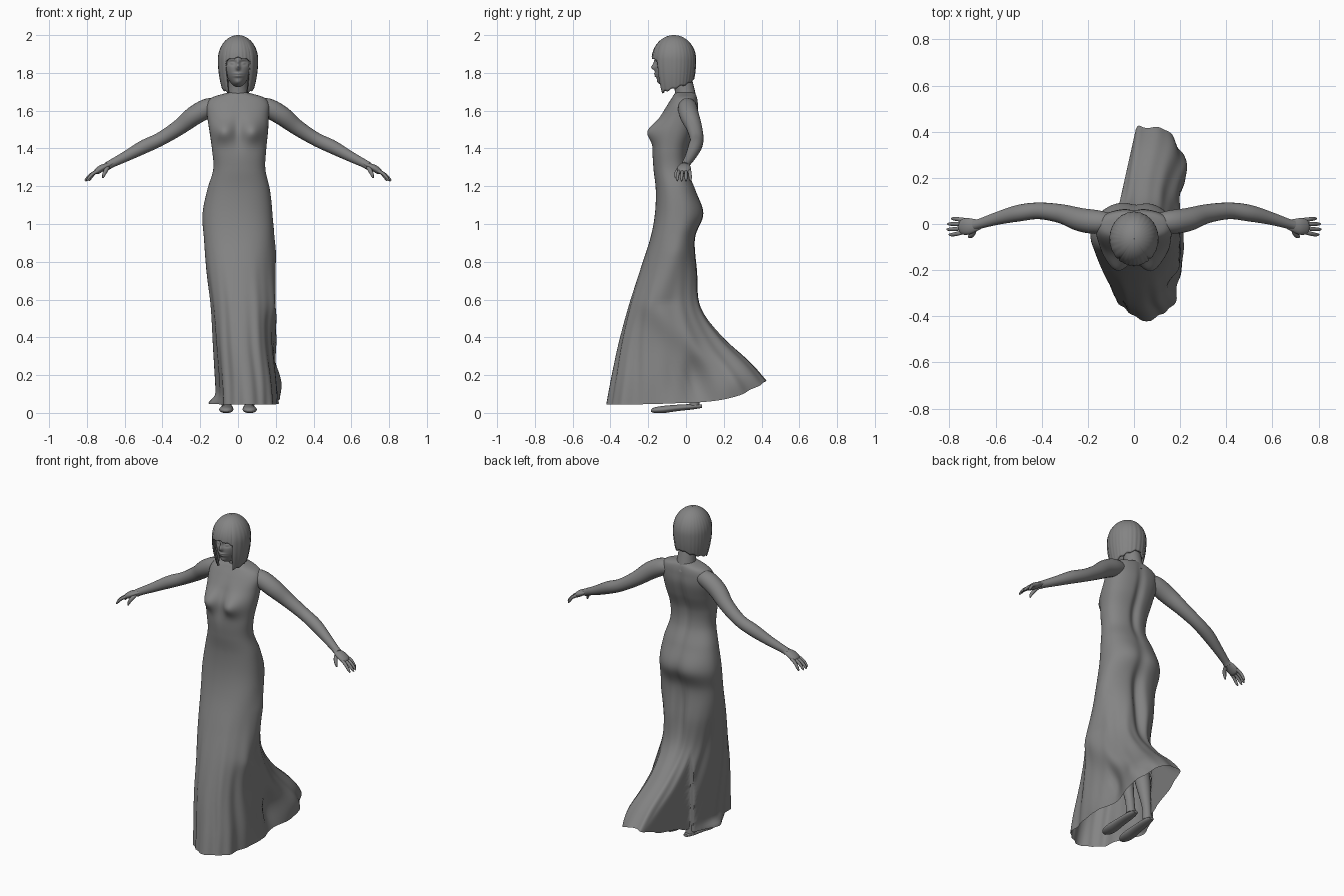
import bpy, bmesh, math
from mathutils import Vector

cube = bpy.data.objects.get("Cube")
if cube:
    bpy.data.objects.remove(cube)

grey = bpy.data.materials.new("plain grey")
grey.use_nodes = True
grey.diffuse_color = (0.23, 0.23, 0.23, 1)
grey.node_tree.nodes["Principled BSDF"].inputs["Base Color"].default_value = (0.23, 0.23, 0.23, 1)


def gauss(d, width):
    return math.exp(-(d / width) ** 2)


def spline(rows, t):
    """Smooth curve through equally spaced rows, t from 0 to 1."""
    f = t * (len(rows) - 1)
    i = min(int(f), len(rows) - 2)
    u = f - i
    a, b = rows[max(i - 1, 0)], rows[i]
    c, d = rows[i + 1], rows[min(i + 2, len(rows) - 1)]
    return [q + 0.5 * u * (r - p + u * (2 * p - 5 * q + 4 * r - s + u * (3 * (q - r) + s - p)))
            for p, q, r, s in zip(a, b, c, d)]


def finish(name, bm, angle=60):
    bmesh.ops.recalc_face_normals(bm, faces=bm.faces)
    mesh = bpy.data.meshes.new(name)
    bm.to_mesh(mesh)
    bm.free()
    mesh.materials.append(grey)
    obj = bpy.data.objects.new(name, mesh)
    bpy.context.collection.objects.link(obj)
    bpy.ops.object.select_all(action='DESELECT')
    obj.select_set(True)
    bpy.context.view_layer.objects.active = obj
    bpy.ops.object.shade_smooth_by_angle(angle=math.radians(angle))
    return obj


def loft(name, point, rings, sides, cap_start=False, cap_end=False):
    """Skin a grid of rings, point(t, angle) gives each vertex."""
    bm = bmesh.new()
    grid = [[bm.verts.new(point(i / (rings - 1), math.tau * j / sides)) for j in range(sides)]
            for i in range(rings)]
    for lower, upper in zip(grid, grid[1:]):
        for j in range(sides):
            k = (j + 1) % sides
            bm.faces.new((lower[j], lower[k], upper[k], upper[j]))
    if cap_start:
        bm.faces.new(grid[0])
    if cap_end:
        bm.faces.new(grid[-1])
    return finish(name, bm)


def tube(name, path, rings=24, sides=20, flat=1.0, across=(0, 1, 0)):
    """Limb along a path of (x, y, z, radius), flattened at right angles to across."""
    def point(t, a):
        x, y, z, r = spline(path, t)
        ahead, behind = spline(path, min(t + .02, 1)), spline(path, max(t - .02, 0))
        d = (Vector(ahead[:3]) - Vector(behind[:3])).normalized()
        u = d.cross(Vector(across)).normalized()
        v = d.cross(u)
        return Vector((x, y, z)) + r * (math.cos(a) * u * flat + math.sin(a) * v)
    return loft(name, point, rings, sides, True, True)


# Body and gown: centre x, half width, front y, back y, front z, back z
gown_rows = [
    (.055, .16, -.41, .425, .045, .175), (.047, .16, -.39, .34, .17, .27),
    (.028, .156, -.355, .19, .36, .41), (.017, .16, -.305, .085, .56, .56),
    (.003, .17, -.245, .065, .75, .75), (0, .18, -.19, .05, .92, .92),
    (-.003, .185, -.165, .078, 1.05, 1.05), (.003, .166, -.16, .05, 1.18, 1.18),
    (.007, .138, -.172, .01, 1.29, 1.29), (.006, .143, -.178, .01, 1.39, 1.39),
    (.004, .155, -.165, .045, 1.49, 1.49), (0, .163, -.135, .065, 1.57, 1.57),
    (0, .165, -.1, .065, 1.63, 1.63), (0, .14, -.075, .06, 1.668, 1.668),
    (0, .075, -.06, .05, 1.69, 1.69), (0, .035, -.045, .03, 1.7, 1.7)]

FOLD = [Vector(p) for p in ((0, .95), (-.18, .57), (.05, .34), (.36, .2))]


def fold_distance(p):
    best = 9
    for a, b in zip(FOLD, FOLD[1:]):
        u = max(0, min(1, (p - a).dot(b - a) / (b - a).length_squared))
        best = min(best, (p - a - u * (b - a)).length)
    return best


def gown_point(t, a):
    cx, rx, yf, yb, zf, zb = spline(gown_rows, t)
    s, c = math.sin(a), math.cos(a)
    z = zf + (zb - zf) * ((1 - c) / 2) ** 4
    loose = max(0, 1 - z / .85) ** 1.2
    power = 2 / (2.3 + .5 * loose)
    x = cx + rx * math.copysign(abs(s) ** power, s)
    y = (yf + yb) / 2 - (yb - yf) / 2 * math.copysign(abs(c) ** power, c)
    # hanging folds that fade out towards the hips
    ripple = loose * (.008 * math.cos(9 * a + 3 * z) + .005 * math.cos(17 * a - 2 * z))
    x += ripple * s
    y -= ripple * c
    if s > 0:
        # diagonal drape over the forward thigh, hollow below it, flared train
        fade = max(0, min(1, (1.1 - z) / .25))
        hollow = gauss(math.hypot(y - .02, (z - .17) * .8), .11)
        x += .026 * gauss(fold_distance(Vector((y, z))), .075) * s * fade
        x -= hollow * (.045 - .03 * gauss(y + .03, .035)) * s
        x += .04 * gauss(math.hypot(y - .27, z - .16), .1) * s
    else:
        # cloth clings to the standing leg beside the train, hem kicked out by the foot
        if c < 0 and z < .9:
            x -= .1 * loose * s * -c
            y = min(y, .06 + 4.5 * max(0, x + .07))
        x += .045 * gauss(z - .05, .03) * gauss(y + .12, .09) * s
    if c > .1:
        y -= sum(.047 * gauss(math.hypot(x - m * .078, z - 1.49), .055) for m in (-1, 1))
        y += .012 * gauss(x, .03) * gauss(z - 1.49, .1)
    elif c < -.1:
        y += sum(.016 * gauss(math.hypot(x - m * .075, z - 1.06), .085) for m in (-1, 1))
        y -= .018 * gauss(x, .025) * gauss(z - 1.42, .2)
        y -= .04 * gauss(x - .01, .035) * gauss(z - .76, .24)
    return (x, y, z)


loft("body_and_gown", gown_point, 130, 128, cap_end=True)

# Neck
tube("neck", [(0, 0, 1.64, .062), (0, -.006, 1.70, .053), (0, -.02, 1.77, .049), (0, -.04, 1.82, .047)])

# Arms, hands, legs and feet, one set per side
for side, m in (("left", 1), ("right", -1)):
    def limb(name, path, **options):
        tube(side + "_" + name, [(m * x, y, z, r) for x, y, z, r in path], **options)

    limb("arm", [(.07, .008, 1.628, .03), (.15, .008, 1.617, .05), (.23, .018, 1.575, .051),
                 (.31, .043, 1.513, .042), (.41, .057, 1.45, .036), (.5, .047, 1.408, .036),
                 (.59, .025, 1.36, .028), (.665, .002, 1.322, .022), (.69, -.005, 1.308, .022)],
         rings=40)
    limb("palm", [(.66, 0, 1.324, .018), (.69, -.006, 1.31, .028), (.72, -.01, 1.296, .036),
                  (.745, -.012, 1.28, .033), (.755, -.012, 1.273, .02)], flat=.5)
    for i, name in enumerate(("index", "middle", "ring", "little")):
        y = -.042 + i * .021
        reach = (.045, .055, .052, .035)[i]
        limb(name + "_finger", [(.735, y * .8, 1.284, .01), (.752 + reach * .3, y, 1.268, .009),
                                (.752 + reach * .8, y * 1.1, 1.245, .008),
                                (.755 + reach, y * 1.1, 1.228, .004)], rings=12, sides=10)
    limb("thumb", [(.69, -.02, 1.3, .012), (.70, -.044, 1.282, .011),
                   (.71, -.053, 1.262, .009), (.715, -.055, 1.243, .004)], rings=12, sides=10)
    limb("leg", [(.08, -.05, .95, .06), (.075, -.06, .7, .055), (.068, -.05, .5, .045),
                 (.065, -.005, .33, .045), (.062, .035, .14, .027), (.06, .045, .04, .027)])
    limb("foot", [(.058, .085, .035, .016), (.058, .04, .033, .028), (.06, -.05, .026, .034),
                  (.062, -.12, .018, .038), (.062, -.165, .014, .03), (.062, -.185, .01, .012)],
         flat=.5, across=(1, 0, 0))


# Head: skull narrowing to the chin, with nose, lips, brow and eyes shaped in
def head_point(t, a):
    p = math.pi * (.01 + .98 * t)
    h = -math.cos(p)
    r = math.sin(p) ** .8
    narrow = 1 - .28 * max(0, -h) ** 1.5
    front = math.cos(a)
    x = .076 * r * narrow * math.sin(a)
    y = -.075 - .088 * r * front * (1 if front > 0 else narrow) - .012 * max(0, -h)
    z = 1.85 + .125 * h
    if front > 0:
        y -= .017 * gauss(x, .011) * gauss(z - 1.828, .014)
        y -= .011 * gauss(x, .009) * gauss(z - 1.852, .022)
        y -= .008 * gauss(x, .022) * (gauss(z - 1.796, .006) + gauss(z - 1.783, .006))
        y -= .008 * gauss(x, .02) * gauss(z - 1.75, .014)
        for m in (-1, 1):
            y += .014 * gauss(math.hypot((x - m * .03) * .6, z - 1.853), .012)
            y -= .011 * gauss(math.hypot((x - m * .03) * .5, z - 1.851), .006)
    return (x, y, z)


loft("head", head_point, 100, 120, True, True)


# Bobbed hair: fringe in front, longer locks beside the face, short nape
def hair_point(t, a):
    turn = min(a, math.tau - a) / math.pi
    if turn < .22:
        hem = 1.88 - .02 * (turn / .22) ** 2
    else:
        hem = 1.695 + .075 * ((turn - .22) / .78) ** 1.2
    hem += .004 * math.cos(13 * a)
    z = hem + (2.0 - hem) * math.sin(t * math.pi / 2)
    k = max(0, (z - 1.87) / .13)
    r = math.sqrt(max(0, 1 - k * k)) if k else 1 - .28 * ((1.87 - z) / .18) ** 2
    r *= 1 + .012 * math.cos(28 * a + 2 * math.sin(3 * a)) * (1 - t)
    return (.106 * r * math.sin(a), -.064 - .117 * r * math.cos(a), z)


hair = loft("bobbed_hair", hair_point, 40, 112)
thick = hair.modifiers.new("thickness", 'SOLIDIFY')
thick.thickness = .012
thick.offset = -1
